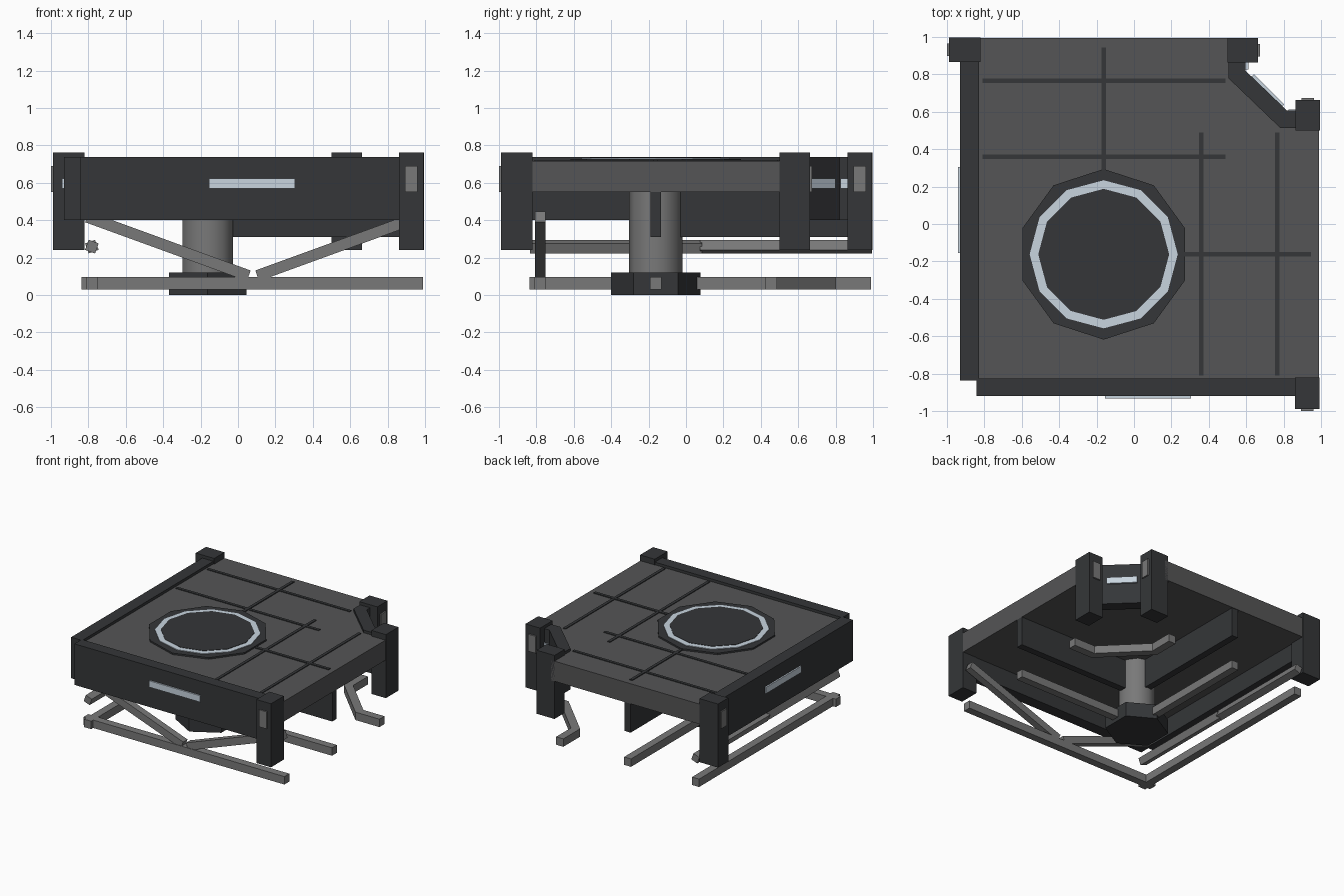
import bpy, bmesh, math
from mathutils import Vector

if "Cube" in bpy.data.objects:
    bpy.data.objects.remove(bpy.data.objects["Cube"])


def material(name, r, g, b):
    m = bpy.data.materials.new(name)
    m.diffuse_color = (r, g, b, 1)
    m.use_nodes = True
    m.node_tree.nodes["Principled BSDF"].inputs["Base Color"].default_value = m.diffuse_color
    return m


DARK = material("dark_metal", 0.035, 0.037, 0.04)
DECK = material("deck_metal", 0.09, 0.09, 0.092)
STEEL = material("steel", 0.19, 0.19, 0.19)
LIGHT = material("pale_light", 0.58, 0.66, 0.74)


def finish(name, bm, mat):
    bmesh.ops.recalc_face_normals(bm, faces=bm.faces)
    me = bpy.data.meshes.new(name)
    bm.to_mesh(me)
    bm.free()
    ob = bpy.data.objects.new(name, me)
    bpy.context.collection.objects.link(ob)
    me.materials.append(mat)
    return ob


def box(name, x, y, z, mat, rot=(0, 0, 0)):
    """Box from (min, max) ranges, turned about its own centre."""
    bm = bmesh.new()
    bmesh.ops.create_cube(bm, size=1)
    bmesh.ops.scale(bm, verts=bm.verts, vec=(x[1] - x[0], y[1] - y[0], z[1] - z[0]))
    ob = finish(name, bm, mat)
    ob.location = (sum(x) / 2, sum(y) / 2, sum(z) / 2)
    ob.rotation_euler = rot
    return ob


def prism(name, pts, z0, z1, mat):
    """Extrude a flat outline from z0 to z1."""
    bm = bmesh.new()
    f = bm.faces.new([bm.verts.new((p[0], p[1], z0)) for p in pts])
    new = bmesh.ops.extrude_face_region(bm, geom=[f])["geom"]
    bmesh.ops.translate(bm, vec=(0, 0, z1 - z0),
                        verts=[v for v in new if isinstance(v, bmesh.types.BMVert)])
    return finish(name, bm, mat)


def ngon(n, r, start):
    return [(C + r * math.cos(start + 2 * math.pi * i / n),
             C + r * math.sin(start + 2 * math.pi * i / n)) for i in range(n)]


def swap(name, x, y, z, mat):
    """Box plus its twin mirrored across the x = y diagonal."""
    box(name + "_x", x, y, z, mat)
    box(name + "_y", y, x, z, mat)


def ribbon(name, path, w, z0, z1, mat):
    """Bar of width w along a flat path with mitred bends."""
    p = [Vector(q) for q in path]
    left, right = [], []
    for i, q in enumerate(p):
        a = (q - p[i - 1]).normalized() if i else (p[1] - q).normalized()
        b = (p[i + 1] - q).normalized() if i < len(p) - 1 else a
        n = Vector((-a.y - b.y, a.x + b.x)).normalized()
        d = n * (w / 2 / n.dot(Vector((-a.y, a.x))))
        left.append(q + d)
        right.append(q - d)
    return prism(name, left + right[::-1], z0, z1, mat)


C = -0.162  # centre of the column in x and y
UP = math.pi / 2

# Deck slab with the chamfered inner corner
prism("deck", [(-0.83, -0.83), (0.99, -0.83), (0.99, 0.53), (0.79, 0.53),
               (0.53, 0.79), (0.53, 0.995), (-0.83, 0.995)], 0.55, 0.715, DECK)

# Outer walls, inner corner wall
box("front_wall", (-0.843, 0.99), (-0.92, -0.825), (0.40, 0.737), DARK)
box("left_wall", (-0.93, -0.83), (-0.838, 0.997), (0.40, 0.737), DARK)
ribbon("corner_wall", [(0.55, 0.94), (0.55, 0.80), (0.80, 0.56), (0.92, 0.56)],
       0.092, 0.40, 0.737, DARK)

# Wall lights
box("front_wall_light", (-0.155, 0.305), (-0.932, -0.91), (0.57, 0.622), LIGHT)
box("left_wall_light", (-0.942, -0.92), (-0.155, 0.305), (0.57, 0.622), LIGHT)
box("corner_light", (0.60, 0.83), (0.702, 0.722), (0.57, 0.622), LIGHT, (0, 0, -math.pi / 4))
swap("corner_side_light", (0.59, 0.613), (0.825, 0.88), (0.57, 0.622), LIGHT)

# Posts with inset panels
box("front_right_post", (0.86, 0.993), (-0.99, -0.822), (0.24, 0.762), DARK)
box("front_right_post_panel", (0.893, 0.96), (-1.0, -0.98), (0.55, 0.69), STEEL)
box("back_left_post", (-0.99, -0.822), (0.865, 0.998), (0.24, 0.762), DARK)
box("back_left_post_panel", (-1.0, -0.98), (0.897, 0.965), (0.55, 0.69), STEEL)
swap("inner_post", (0.499, 0.662), (0.863, 0.995), (0.24, 0.762), DARK)
swap("inner_post_panel", (0.65, 0.674), (0.895, 0.963), (0.55, 0.69), STEEL)

# Raised seams on the deck
for i, c in enumerate((0.36, 0.765)):
    swap("deck_seam_%d" % i, (-0.81, 0.488), (c - 0.012, c + 0.012), (0.705, 0.721), DARK)
swap("centre_seam", (0.1, 0.945), (C - 0.012, C + 0.012), (0.705, 0.722), DARK)

# Round pad on the deck with a light ring
prism("pad", ngon(10, 0.456, UP), 0.705, 0.728, DARK)
prism("pad_light_ring", ngon(12, 0.396, 0), 0.715, 0.733, LIGHT)
prism("pad_centre", ngon(12, 0.35, 0), 0.72, 0.736, DARK)

# Support column and foot
column = prism("column", ngon(10, 0.142, UP), 0.1, 0.56, STEEL)
bpy.context.view_layer.objects.active = column
column.select_set(True)
bpy.ops.object.shade_smooth_by_angle(angle=math.radians(40))
column.select_set(False)
prism("column_foot", ngon(6, 0.24, UP), 0, 0.12, DARK)

# Support fins under the deck, lower rails
swap("support_fin", (C, 0.99), (C - 0.028, C + 0.028), (0.31, 0.555), DARK)
swap("inner_rail", (C, 0.99), (C - 0.031, C + 0.031), (0.03, 0.095), STEEL)
swap("outer_rail", (-0.838, 0.99), (-0.812, -0.748), (0.03, 0.095), STEEL)
ribbon("corner_rail", [(0.455, 0.99), (0.455, 0.785), (0.785, 0.455), (0.99, 0.455)],
       0.065, 0.03, 0.095, STEEL)

# Front truss struts and side bars
t = math.radians(20)
for i, (c, s) in enumerate(((-0.375, 1), (0.535, -1))):
    box("front_strut_%d" % i, (c - 0.46, c + 0.46), (-0.808, -0.752), (0.23, 0.29),
        STEEL, (0, s * t, 0))
    box("side_bar_%d" % i, (-0.81, -0.753), (c - 0.46, c + 0.46), (0.23, 0.287),
        STEEL, (0, s * t, 0))
